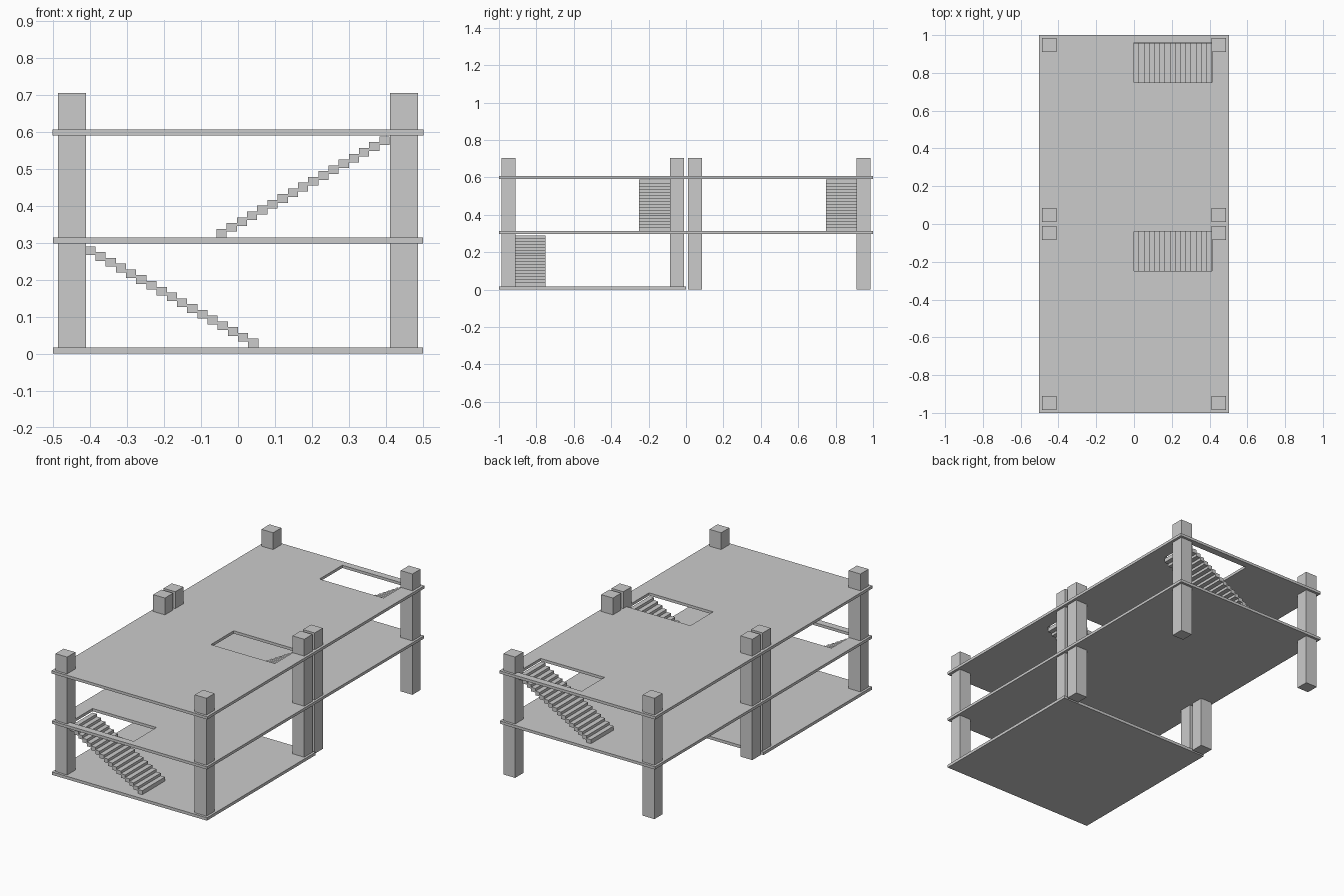
import bpy, bmesh

if "Cube" in bpy.data.objects:
    bpy.data.objects.remove(bpy.data.objects["Cube"])


def finish(bm, name):
    bmesh.ops.recalc_face_normals(bm, faces=bm.faces)
    mesh = bpy.data.meshes.new(name)
    bm.to_mesh(mesh)
    bm.free()
    obj = bpy.data.objects.new(name, mesh)
    bpy.context.collection.objects.link(obj)
    return obj


def add_box(bm, x0, x1, y0, y1, z0, z1):
    verts = bmesh.ops.create_cube(bm, size=1)["verts"]
    bmesh.ops.scale(bm, vec=(x1 - x0, y1 - y0, z1 - z0), verts=verts)
    bmesh.ops.translate(bm, vec=((x0 + x1) / 2, (y0 + y1) / 2, (z0 + z1) / 2), verts=verts)


def slab(name, x0, x1, y0, y1, z0, z1, holes=()):
    """Floor plate with rectangular stair openings (x0, x1, y0, y1)."""
    xs = sorted({x0, x1, *(v for h in holes for v in h[:2])})
    ys = sorted({y0, y1, *(v for h in holes for v in h[2:])})
    bm = bmesh.new()
    grid = [[bm.verts.new((x, y, z0)) for y in ys] for x in xs]
    for i in range(len(xs) - 1):
        for j in range(len(ys) - 1):
            cx, cy = (xs[i] + xs[i + 1]) / 2, (ys[j] + ys[j + 1]) / 2
            if not any(h[0] < cx < h[1] and h[2] < cy < h[3] for h in holes):
                bm.faces.new((grid[i][j], grid[i + 1][j], grid[i + 1][j + 1], grid[i][j + 1]))
    result = bmesh.ops.extrude_face_region(bm, geom=bm.faces[:])
    top = [g for g in result["geom"] if isinstance(g, bmesh.types.BMVert)]
    bmesh.ops.translate(bm, vec=(0, 0, z1 - z0), verts=top)
    return finish(bm, name)


def stair(name, x_start, direction, y0, y1, z_floor, steps=17):
    """Open flight of overlapping block treads."""
    run, rise, height = 0.0275, 0.0156, 0.0235
    bm = bmesh.new()
    for i in range(steps):
        a = x_start + direction * run * i
        b = a + direction * run
        z = z_floor + rise * i
        add_box(bm, min(a, b), max(a, b), y0, y1, z, z + height)
    return finish(bm, name)


# Floor plates
slab("ground_floor", -0.5, 0.5, -1, 0, 0, 0.017)
slab("middle_floor", -0.5, 0.5, -1, 1, 0.298, 0.314,
     [(-0.413, 0.0, -0.96, -0.75)])
slab("roof", -0.502, 0.502, -1, 1, 0.59, 0.606,
     [(0.0, 0.413, -0.25, -0.04), (0.0, 0.413, 0.75, 0.96)])

# Square columns
for row, y in enumerate((-0.948, -0.048, 0.048, 0.948)):
    for side, x in (("left", -0.449), ("right", 0.449)):
        bm = bmesh.new()
        add_box(bm, x - 0.0378, x + 0.0378, y - 0.0375, y + 0.0375, 0, 0.704)
        finish(bm, f"column_{side}_{row + 1}")

# Stair flights
stair("lower_stair", 0.055, -1, -0.96, -0.75, 0.017)
stair("upper_stair_front", -0.058, 1, -0.25, -0.04, 0.314)
stair("upper_stair_back", -0.058, 1, 0.748, 0.958, 0.314)
